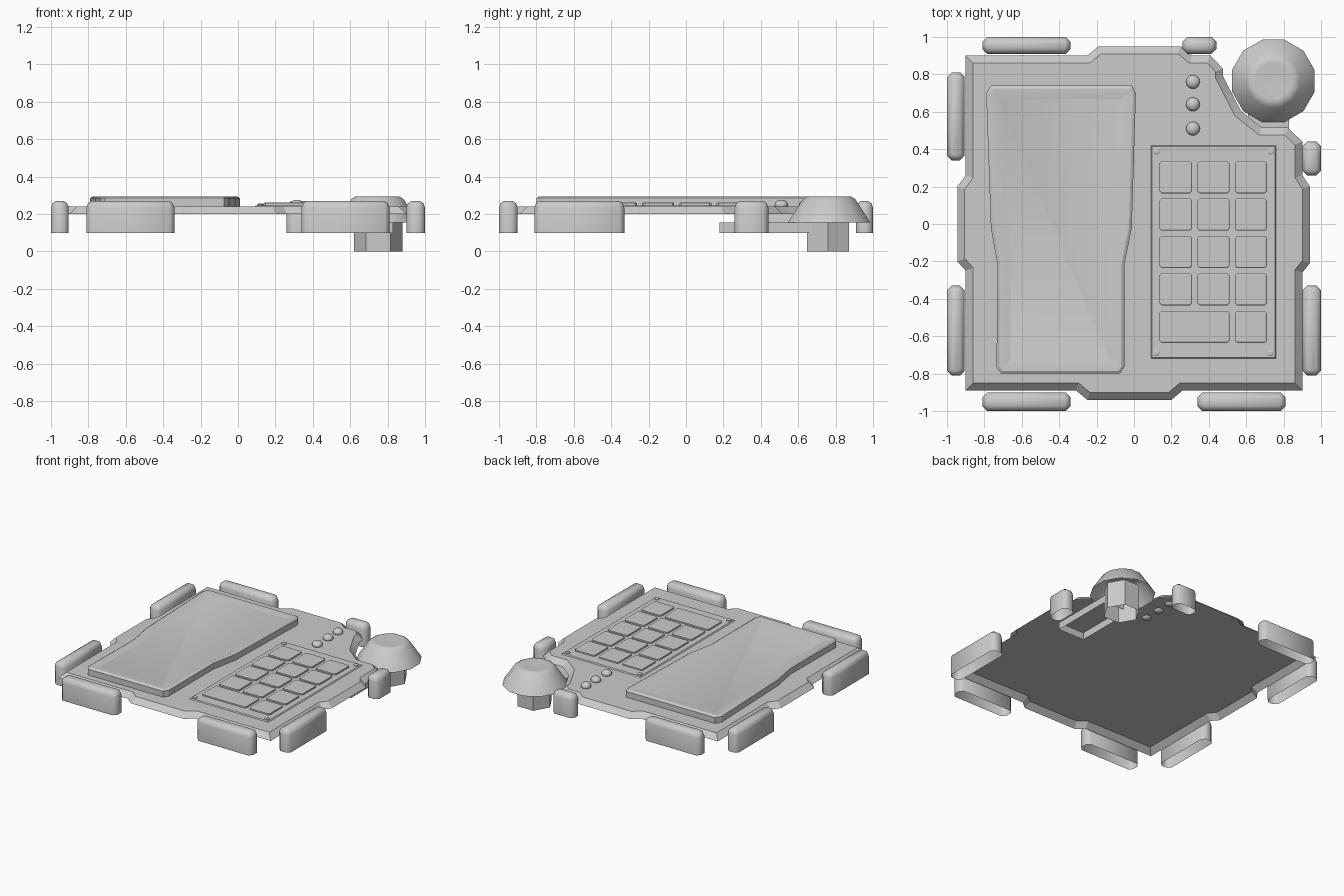
import bpy, bmesh, math

if "Cube" in bpy.data.objects:
    bpy.data.objects.remove(bpy.data.objects["Cube"])


def tiers(name, pts, z0, steps, smooth=35):
    """Open-bottomed shell: outline at z0, then rings (inset, z) up to a cap."""
    bm = bmesh.new()
    face = bm.faces.new([bm.verts.new((x, y, z0)) for x, y in pts])
    bm.normal_update()
    if face.normal.z < 0:
        face.normal_flip()
    z = z0
    for inset, z1 in steps:
        bmesh.ops.inset_individual(bm, faces=[face], thickness=inset,
                                   depth=z1 - z, use_even_offset=True)
        bm.normal_update()
        z = z1
    me = bpy.data.meshes.new(name)
    bm.to_mesh(me)
    bm.free()
    ob = bpy.data.objects.new(name, me)
    bpy.context.collection.objects.link(ob)
    bpy.ops.object.select_all(action='DESELECT')
    ob.select_set(True)
    bpy.context.view_layer.objects.active = ob
    bpy.ops.object.shade_smooth_by_angle(angle=math.radians(smooth))
    return ob


def rect(x0, x1, y0, y1, c=0.0):
    """Counter-clockwise rectangle with optional cut corners."""
    if c == 0:
        return [(x0, y0), (x1, y0), (x1, y1), (x0, y1)]
    return [(x0 + c, y0), (x1 - c, y0), (x1, y0 + c), (x1, y1 - c),
            (x1 - c, y1), (x0 + c, y1), (x0, y1 - c), (x0, y0 + c)]


def ngon(cx, cy, r, n, start=0.0):
    return [(cx + r * math.cos(start + 2 * math.pi * i / n),
             cy + r * math.sin(start + 2 * math.pi * i / n)) for i in range(n)]


# Base plate with stepped sides and a notch for the stick
plate = [(-.9, -.89), (-.31, -.89), (-.25, -.94), (.2, -.94), (.26, -.89), (.9, -.89),
         (.9, -.26), (.94, -.21), (.94, .2), (.9, .26), (.9, .44), (.823, .515),
         (.684, .515), (.572, .604), (.476, .79), (.476, .83), (.41, .9), (.31, .9),
         (.25, .95), (-.19, .95), (-.25, .9), (-.9, .9), (-.9, .26), (-.945, .2),
         (-.945, -.2), (-.9, -.25)]
tiers("base_plate", plate, .2, [(.04, .24)], 20)

# Waisted display with raised rim and shallow recess
screen = [(-.71, -.8), (-.075, -.8), (-.052, -.765), (-.052, -.22), (-.012, -.02),
          (.01, .7), (-.01, .74), (-.765, .74), (-.79, .7), (-.765, -.02),
          (-.73, -.22), (-.735, -.765)]
tiers("display", screen, .24, [(0, .285), (.015, .295), (.018, .295), (.04, .287)], 20)

# Bumpers around the edge
bumpers = [(-.81, -.34, -1, -.9), (.34, .81, -1, -.9),
           (-.81, -.34, .91, 1), (.26, .44, .91, 1),
           (-1, -.905, .34, .81), (-1, -.905, -.81, -.33),
           (.9, 1, -.81, -.33), (.9, 1, .26, .44)]
for i, b in enumerate(bumpers):
    tiers(f"bumper_{i + 1}", rect(*b, .025), .1,
          [(0, .235), (.008, .257), (.018, .27)], 50)

# Keypad panel, keys and corner screws
tiers("keypad_panel", rect(.09, .76, -.72, .42), .24, [(.006, .247)], 20)
cols = [(.137, .31), (.34, .51), (.54, .71)]
key_boxes = [(x0, x1, y, y + .172) for y in (.164, -.036, -.235, -.435) for x0, x1 in cols]
key_boxes += [(.137, .51, -.635, -.465), (.54, .71, -.635, -.465)]
for i, k in enumerate(key_boxes):
    tiers(f"key_{i + 1}", rect(*k, .01), .247, [(0, .258), (.006, .262)], 20)
for i, (x, y) in enumerate([(.12, .387), (.73, .387), (.12, -.69), (.73, -.69)]):
    tiers(f"screw_{i + 1}", ngon(x, y, .017, 10), .247, [(0, .252), (.007, .257)])

# Three round buttons
for i, y in enumerate((.76, .64, .51)):
    bpy.ops.mesh.primitive_uv_sphere_add(segments=16, ring_count=8, radius=.037,
                                         location=(.315, y, .249))
    button = bpy.context.object
    button.name = f"button_{i + 1}"
    button.scale.z = .75
    bpy.ops.object.shade_smooth_by_angle(angle=math.radians(40))

# Stick: hexagonal stem, flared cap and the arm under the plate
tiers("stick_stem", ngon(.75, .76, .13, 6), 0, [(0, .2)], 20)
tiers("stick_cap", ngon(.745, .765, .228, 12, math.radians(15)), .155,
      [(.08, .28), (.025, .295), (.02, .295), (.06, .29)], 35)
tiers("stick_arm", rect(.61, .83, .18, .68), .1, [(0, .155)], 20)
